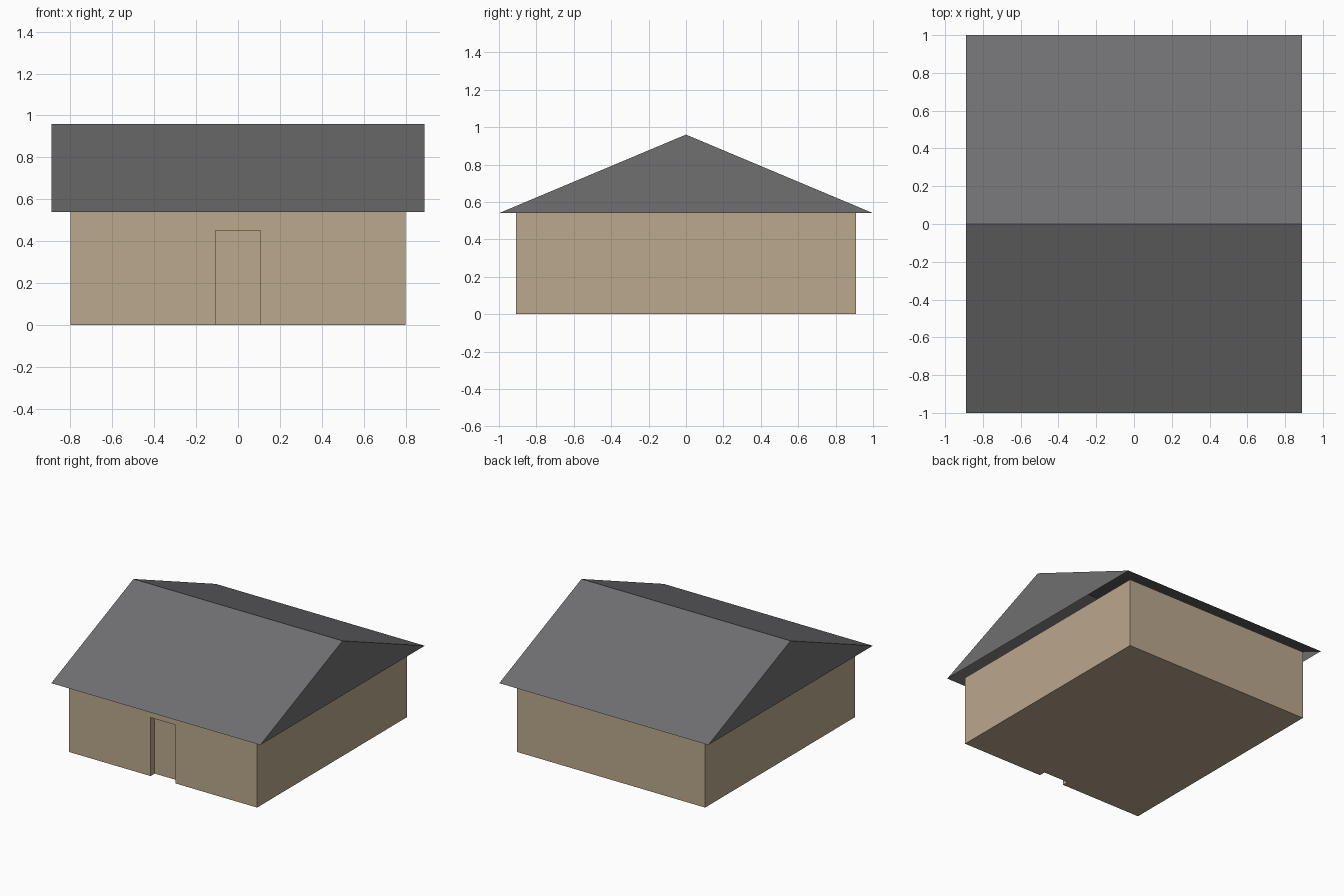
import bpy, bmesh

if "Cube" in bpy.data.objects:
    bpy.data.objects.remove(bpy.data.objects["Cube"])

WALL_X, WALL_Y, EAVE_Z = 0.80, 0.91, 0.54
ROOF_X, ROOF_Y, RIDGE_Z = 0.89, 1.0, 0.96
DOOR_X, DOOR_TOP, RECESS = 0.107, 0.45, 0.05


def material(name, rgb):
    m = bpy.data.materials.new(name)
    m.diffuse_color = (*rgb, 1)
    m.use_nodes = True
    m.node_tree.nodes["Principled BSDF"].inputs["Base Color"].default_value = m.diffuse_color
    return m


beige = material("beige plaster", (0.497, 0.392, 0.27))
grey = material("grey roofing", (0.16, 0.16, 0.166))


def add_object(name, bm, mat):
    mesh = bpy.data.meshes.new(name)
    bmesh.ops.recalc_face_normals(bm, faces=bm.faces)
    bm.to_mesh(mesh)
    bm.free()
    mesh.materials.append(mat)
    ob = bpy.data.objects.new(name, mesh)
    bpy.context.collection.objects.link(ob)
    return ob


def box(name, lo, hi, mat):
    bm = bmesh.new()
    bmesh.ops.create_cube(bm, size=1)
    for v in bm.verts:
        v.co = [l if c < 0 else h for c, l, h in zip(v.co, lo, hi)]
    return add_object(name, bm, mat)


# House body with a doorway recess cut into the front
walls = box("walls", (-WALL_X, -WALL_Y, 0), (WALL_X, WALL_Y, EAVE_Z), beige)
cutter = box("doorway_cutter", (-DOOR_X, -WALL_Y - 0.1, -0.1),
             (DOOR_X, -WALL_Y + RECESS, DOOR_TOP), beige)
cutter.hide_render = True
cutter.hide_viewport = True
cutter.display_type = 'WIRE'
cut = walls.modifiers.new("doorway", 'BOOLEAN')
cut.operation = 'DIFFERENCE'
cut.solver = 'EXACT'
cut.object = cutter

# Door: thin plate at the back of the recess, above a low sill
back = -WALL_Y + RECESS
box("door", (-DOOR_X, back - 0.004, 0.033), (DOOR_X, back + 0.002, DOOR_TOP), beige)

# Gable roof: triangular shell, open underneath
bm = bmesh.new()
ends = [[bm.verts.new((x, y, z)) for y, z in
         ((-ROOF_Y, EAVE_Z), (0, RIDGE_Z), (ROOF_Y, EAVE_Z))]
        for x in (-ROOF_X, ROOF_X)]
a, b = ends
bm.faces.new(a)
bm.faces.new(b)
for i in range(2):
    bm.faces.new((a[i], a[i + 1], b[i + 1], b[i]))
roof = add_object("roof", bm, grey)
# Make sure the open shell faces outward
if roof.data.polygons[2].normal.z < 0:
    roof.data.flip_normals()
